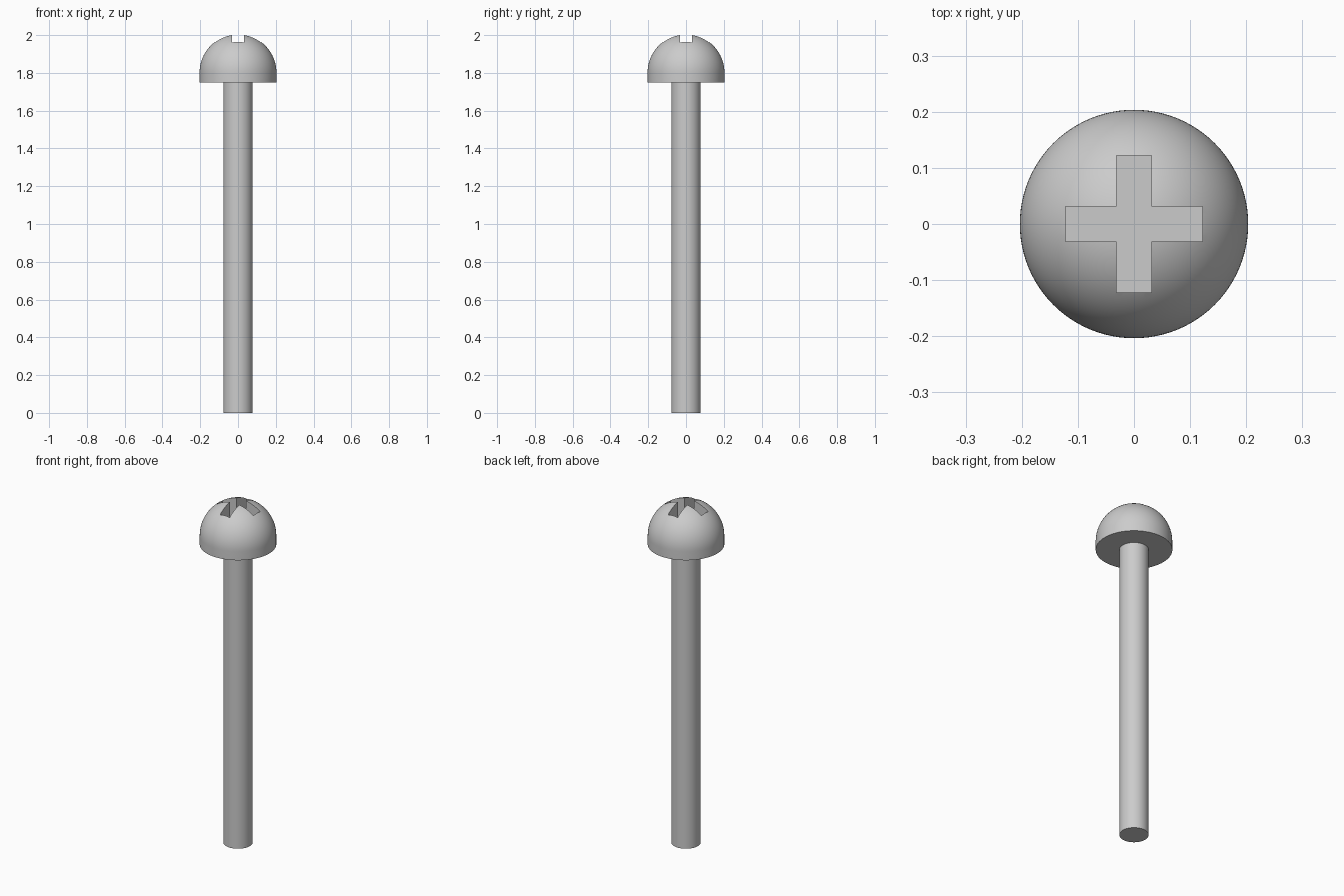
import bpy, bmesh, math

cube = bpy.data.objects.get("Cube")
if cube:
    bpy.data.objects.remove(cube, do_unlink=True)

HEAD_R, SHANK_R = 0.2036, 0.078
HEAD_BASE, DOME_Z = 1.75, 1.801
SLOT_HALF, SLOT_REACH, SLOT_FLOOR = 0.031, 0.122, 1.87
SEGMENTS = 96

steel = bpy.data.materials.new("grey_steel")
steel.use_nodes = True
colour = (0.6, 0.6, 0.6, 1)
steel.diffuse_color = colour
steel.node_tree.nodes["Principled BSDF"].inputs["Base Color"].default_value = colour


def finish(name, bm):
    """Turn a bmesh into a named steel object."""
    bmesh.ops.recalc_face_normals(bm, faces=bm.faces)
    mesh = bpy.data.meshes.new(name)
    bm.to_mesh(mesh)
    bm.free()
    mesh.materials.append(steel)
    obj = bpy.data.objects.new(name, mesh)
    bpy.context.collection.objects.link(obj)
    return obj


def lathe(name, profile):
    """Spin an (r, z) profile, with both ends on the axis, around z."""
    bm = bmesh.new()
    verts = [bm.verts.new((r, 0, z)) for r, z in profile]
    edges = [bm.edges.new(pair) for pair in zip(verts, verts[1:])]
    bmesh.ops.spin(bm, geom=verts + edges, cent=(0, 0, 0), axis=(0, 0, 1),
                   angle=math.tau, steps=SEGMENTS, use_merge=True)
    bmesh.ops.remove_doubles(bm, verts=bm.verts, dist=1e-5)
    return finish(name, bm)


def smooth(obj):
    bpy.ops.object.select_all(action="DESELECT")
    obj.select_set(True)
    bpy.context.view_layer.objects.active = obj
    bpy.ops.object.shade_smooth_by_angle(angle=math.radians(30))


# Shank: plain rod running up to the head
shank = lathe("shank", [(0, 0), (SHANK_R, 0), (SHANK_R, HEAD_BASE), (0, HEAD_BASE)])
smooth(shank)

# Head: short straight rim under a half-round dome
steps = 24
dome = [(HEAD_R * math.cos(a), DOME_Z + HEAD_R * math.sin(a))
        for a in (math.pi / 2 * i / steps for i in range(steps))]
head = lathe("head", [(0, HEAD_BASE), (HEAD_R, HEAD_BASE)] + dome
             + [(0, DOME_Z + HEAD_R)])

# Cross recess: a plus-shaped prism cut from the dome
w, r = SLOT_HALF, SLOT_REACH
bm = bmesh.new()
corners = []
for k in range(4):
    c, s = round(math.cos(k * math.pi / 2)), round(math.sin(k * math.pi / 2))
    for x, y in ((r, -w), (r, w), (w, w)):
        corners.append(bm.verts.new((c * x - s * y, s * x + c * y, SLOT_FLOOR)))
cross = bm.faces.new(corners)
top = bmesh.ops.extrude_face_region(bm, geom=[cross])["geom"]
bmesh.ops.translate(bm, vec=(0, 0, 0.3),
                    verts=[v for v in top if isinstance(v, bmesh.types.BMVert)])
cutter = finish("recess_cutter", bm)
cutter.hide_render = True

cut = head.modifiers.new("cross_recess", "BOOLEAN")
cut.operation = "DIFFERENCE"
cut.solver = "EXACT"
cut.object = cutter
bpy.context.view_layer.objects.active = head
bpy.ops.object.modifier_apply(modifier=cut.name)
bpy.data.objects.remove(cutter, do_unlink=True)
smooth(head)
